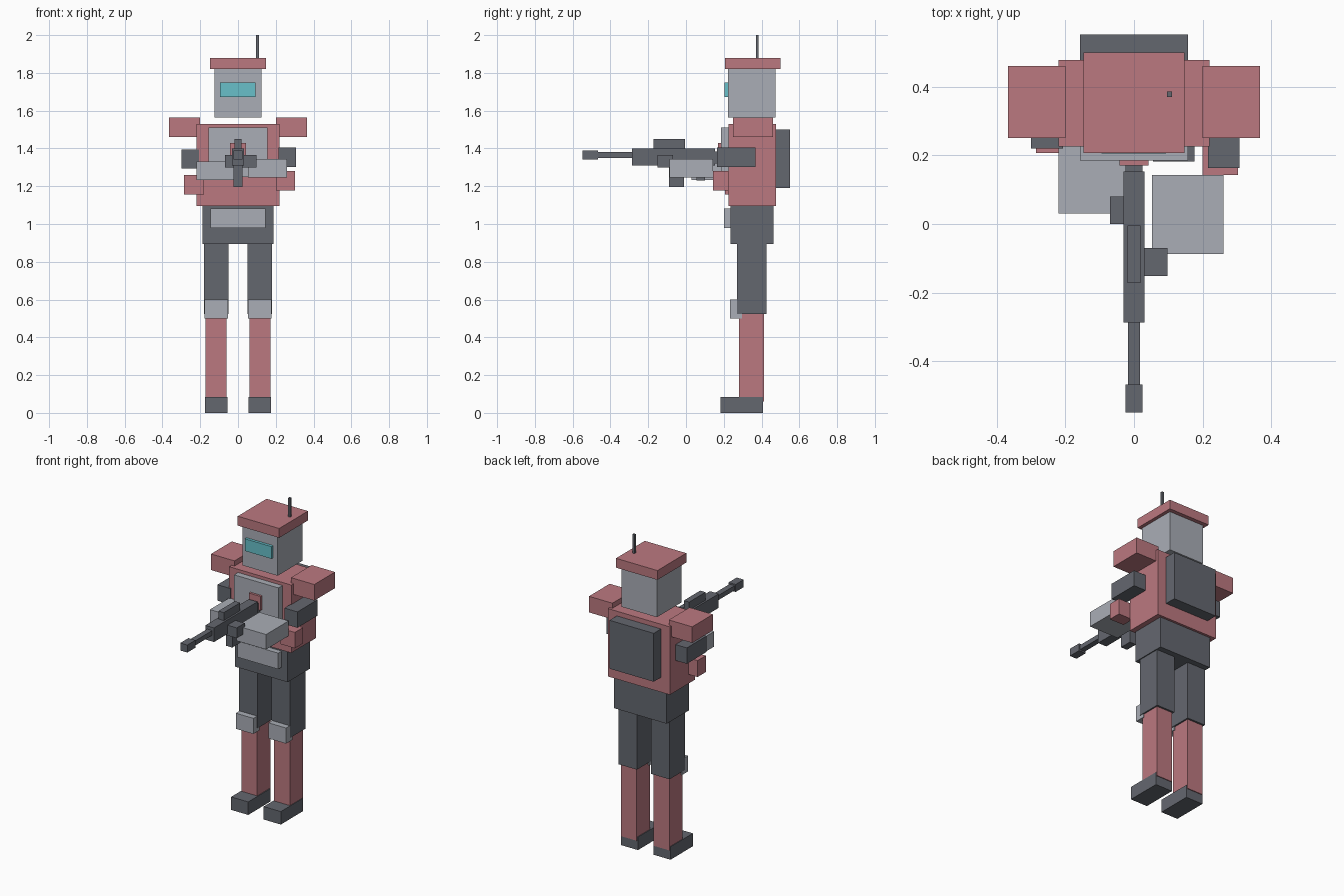
import bpy
import bmesh
from mathutils import Vector


def material(name, rgb):
    m = bpy.data.materials.new(name)
    m.diffuse_color = (*rgb, 1.0)
    return m


RED = material("dusty red", (0.50, 0.19, 0.216))
GREY = material("light grey", (0.40, 0.423, 0.468))
DARK = material("dark grey", (0.127, 0.136, 0.159))
TEAL = material("teal glass", (0.138, 0.527, 0.591))


def box(name, mat, x, y, z):
    """Block spanning the given (low, high) ranges."""
    bm = bmesh.new()
    bmesh.ops.create_cube(bm, size=1.0)
    lo = Vector((x[0], y[0], z[0]))
    hi = Vector((x[1], y[1], z[1]))
    for v in bm.verts:
        v.co = Vector(((hi - lo)[i] * v.co[i] for i in range(3)))
    mesh = bpy.data.meshes.new(name)
    bm.to_mesh(mesh)
    bm.free()
    mesh.materials.append(mat)
    obj = bpy.data.objects.new(name, mesh)
    obj.location = (lo + hi) / 2
    bpy.context.collection.objects.link(obj)
    return obj


def pair(name, mat, x, y, z):
    """The same block on both sides of the body."""
    box(name + "_right", mat, x, y, z)
    box(name + "_left", mat, (-x[1], -x[0]), y, z)


# Head, cap, visor and antenna
box("head", GREY, (-0.125, 0.125), (0.223, 0.473), (1.565, 1.82))
box("cap", RED, (-0.147, 0.147), (0.207, 0.499), (1.82, 1.88))
box("visor", TEAL, (-0.095, 0.093), (0.205, 0.23), (1.672, 1.75))
box("antenna", DARK, (0.096, 0.111), (0.37, 0.385), (1.87, 2.0))

# Torso with chest plate, badge and backpack
box("torso", RED, (-0.22, 0.22), (0.225, 0.477), (1.095, 1.53))
box("chest_plate", GREY, (-0.157, 0.157), (0.185, 0.23), (1.25, 1.51))
box("chest_badge", RED, (-0.042, 0.042), (0.17, 0.19), (1.34, 1.43))
box("backpack", DARK, (-0.157, 0.157), (0.47, 0.551), (1.19, 1.50))

# Hips and belt
box("hips", DARK, (-0.187, 0.187), (0.235, 0.462), (0.895, 1.095))
box("belt_plate", GREY, (-0.145, 0.145), (0.20, 0.24), (0.98, 1.083))

# Legs
pair("thigh", DARK, (0.05, 0.181), (0.27, 0.425), (0.523, 0.90))
pair("knee_pad", GREY, (0.054, 0.178), (0.232, 0.297), (0.50, 0.60))
pair("shin", RED, (0.06, 0.172), (0.28, 0.413), (0.06, 0.53))
pair("boot", DARK, (0.055, 0.176), (0.182, 0.408), (0.0, 0.083))

# Arms, reaching forward unevenly to hold the rifle
pair("shoulder_pad", RED, (0.20, 0.366), (0.25, 0.46), (1.46, 1.563))
box("upper_arm_right", DARK, (0.215, 0.307), (0.163, 0.367), (1.303, 1.405))
box("upper_arm_left", DARK, (-0.30, -0.207), (0.22, 0.42), (1.293, 1.395))
box("elbow_right", RED, (0.20, 0.303), (0.143, 0.225), (1.178, 1.28))
box("elbow_left", RED, (-0.285, -0.18), (0.207, 0.29), (1.155, 1.26))
box("forearm_right", GREY, (0.052, 0.26), (-0.087, 0.142), (1.247, 1.343))
box("forearm_left", GREY, (-0.22, -0.02), (0.03, 0.23), (1.233, 1.33))
box("glove_right", DARK, (0.02, 0.097), (-0.151, -0.07), (1.30, 1.366))
box("glove_left", DARK, (-0.07, 0.0), (0.0, 0.08), (1.30, 1.366))

# Rifle
box("rifle_body", DARK, (-0.031, 0.031), (-0.287, 0.153), (1.31, 1.40))
box("rifle_stock", DARK, (-0.025, 0.025), (0.15, 0.20), (1.32, 1.385))
box("rifle_grip", DARK, (-0.02, 0.02), (0.055, 0.10), (1.23, 1.32))
box("rifle_magazine", DARK, (-0.023, 0.023), (-0.09, -0.01), (1.197, 1.32))
box("rifle_scope", DARK, (-0.019, 0.019), (-0.171, -0.005), (1.39, 1.451))
box("rifle_barrel", DARK, (-0.018, 0.018), (-0.48, -0.28), (1.35, 1.38))
box("rifle_muzzle", DARK, (-0.025, 0.025), (-0.549, -0.467), (1.341, 1.389))
